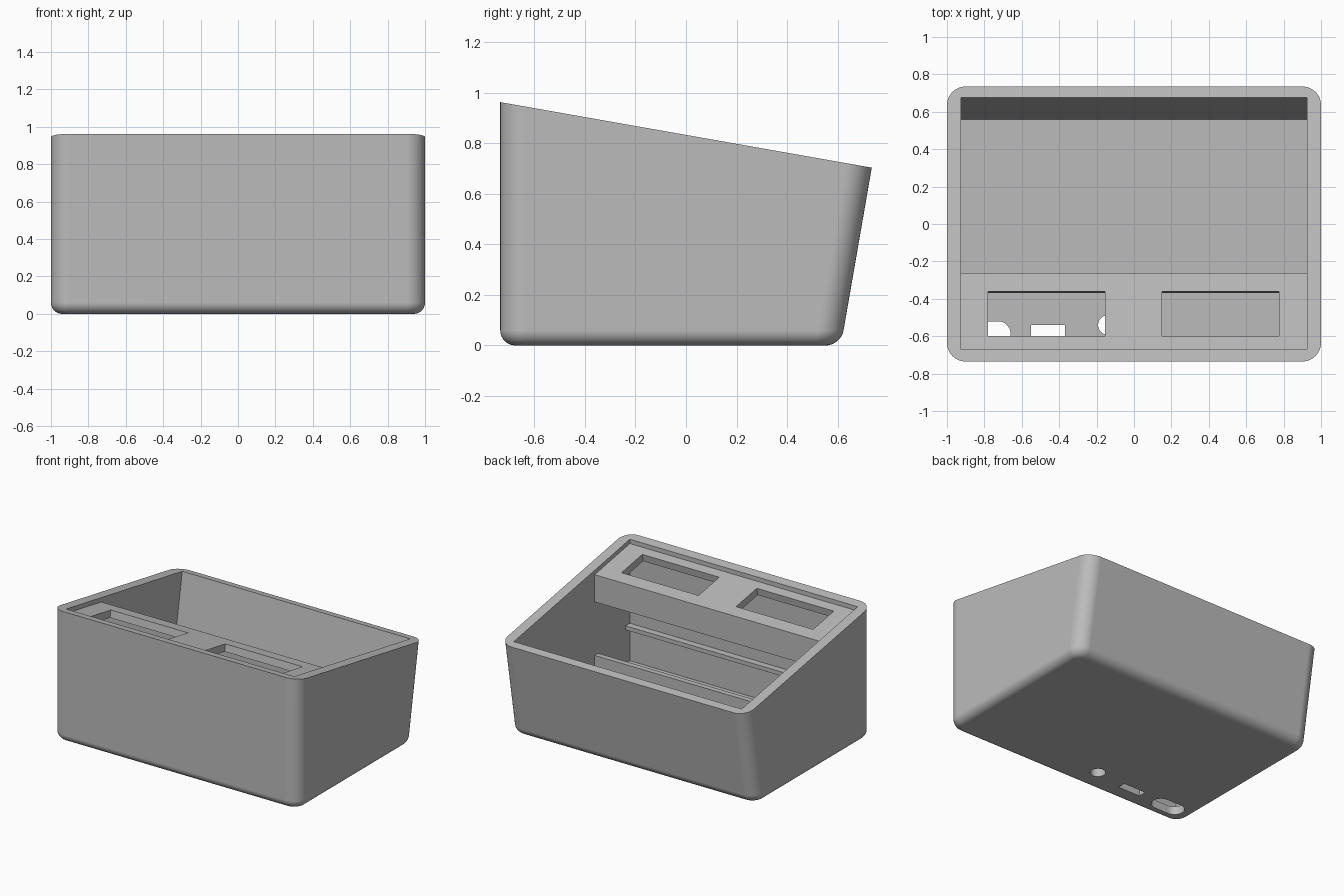
import bpy, bmesh, math
from mathutils import Matrix

if "Cube" in bpy.data.objects:
    bpy.data.objects.remove(bpy.data.objects["Cube"], do_unlink=True)

grey = bpy.data.materials.new("plain_grey")
grey.use_nodes = True
colour = (0.5, 0.5, 0.5, 1)
grey.diffuse_color = colour
grey.node_tree.nodes["Principled BSDF"].inputs["Base Color"].default_value = colour

SLOPE = math.tan(math.radians(10))
INNER = 0.925


def rim(y):
    """Height of the sloping rim at depth y."""
    return 0.833 - SLOPE * y


def make(name, bm):
    bmesh.ops.recalc_face_normals(bm, faces=bm.faces)
    mesh = bpy.data.meshes.new(name)
    bm.to_mesh(mesh)
    bm.free()
    mesh.materials.append(grey)
    ob = bpy.data.objects.new(name, mesh)
    bpy.context.collection.objects.link(ob)
    return ob


def prism(profile, half):
    """Side profile of (y, z) points extruded across x."""
    bm = bmesh.new()
    face = bm.faces.new([bm.verts.new((-half, y, z)) for y, z in profile])
    out = bmesh.ops.extrude_face_region(bm, geom=[face])
    verts = [v for v in out["geom"] if isinstance(v, bmesh.types.BMVert)]
    bmesh.ops.translate(bm, verts=verts, vec=(2 * half, 0, 0))
    return bm


def box(x0, x1, y0, y1, z0, z1):
    bm = prism([(y0, z0), (y1, z0), (y1, z1), (y0, z1)], (x1 - x0) / 2)
    bmesh.ops.translate(bm, verts=bm.verts, vec=((x0 + x1) / 2, 0, 0))
    return bm


def cut(ob, cutters):
    for c in cutters:
        c.hide_render = True
        mod = ob.modifiers.new("cut", 'BOOLEAN')
        mod.object, mod.solver = c, 'EXACT'
    graph = bpy.context.evaluated_depsgraph_get()
    mesh = bpy.data.meshes.new_from_object(ob.evaluated_get(graph))
    ob.modifiers.clear()
    ob.data = mesh
    for c in cutters:
        bpy.data.objects.remove(c, do_unlink=True)


# Outer body: leaning back wall, rounded corners and rounded base
bm = prism([(-0.735, 0), (0.613, 0), (0.735, rim(0.735)), (-0.735, rim(-0.735))], 1)
uprights = [e for e in bm.edges
            if abs(e.verts[0].co.z - e.verts[1].co.z) > 0.5]
bmesh.ops.bevel(bm, geom=uprights, offset=0.1, segments=10, profile=0.5, affect='EDGES')
base = [e for e in bm.edges if all(v.co.z < 0.001 for v in e.verts)]
bmesh.ops.bevel(bm, geom=base, offset=0.06, segments=8, profile=0.5, affect='EDGES')
body = make("body", bm)

# Square-cornered hollow, open at the top
hollow = make("hollow_cutter", prism(
    [(-0.67, 0.06), (0.56, 0.06), (0.56 + 0.94 * SLOPE, 1.0), (-0.67, 1.2)], INNER))

# Openings through the floor: rounded slot, rectangle and round hole
slot = box(-0.91, -0.66, -0.655, -0.52, -0.1, 0.15)
ends = [e for e in slot.edges if abs(e.verts[0].co.z - e.verts[1].co.z) > 0.1]
bmesh.ops.bevel(slot, geom=ends, offset=0.066, segments=8, profile=0.5, affect='EDGES')
disc = bmesh.new()
bmesh.ops.create_cone(disc, cap_ends=True, segments=32, radius1=0.052, radius2=0.052,
                      depth=0.3, matrix=Matrix.Translation((-0.14, -0.54, 0)))
cut(body, [hollow, make("slot_cutter", slot),
           make("port_cutter", box(-0.55, -0.37, -0.6, -0.54, -0.1, 0.15)),
           make("hole_cutter", disc)])
bpy.context.view_layer.objects.active = body
body.select_set(True)
bpy.ops.object.shade_smooth_by_angle(angle=math.radians(30))
wn = body.modifiers.new("flat_walls", 'WEIGHTED_NORMAL')
wn.keep_sharp = True

# Sloping shelf behind the front wall, with two windows cut square to it
DROP, THICK, BACK = 0.032, 0.055, -0.262
half = INNER + 0.005
top = [(-0.68, rim(-0.68) - DROP), (BACK, rim(BACK) - DROP)]
shelf = make("shelf", prism(top + [(y, z - THICK) for y, z in reversed(top)], half))
windows = []
for x0, x1 in ((-0.78, -0.155), (0.15, 0.775)):
    w = box(x0, x1, -0.122, 0.122, -0.15, 0.15)
    mid = -0.48
    bmesh.ops.transform(w, verts=w.verts, matrix=Matrix.Translation(
        (0, mid, rim(mid) - DROP)) @ Matrix.Rotation(math.radians(-10), 4, 'X'))
    windows.append(make("window_cutter", w))
cut(shelf, windows)

# Hanging lip, low divider and front rail below the shelf
lip_top = rim(BACK) - DROP
make("shelf_lip", prism([(BACK, lip_top), (BACK, lip_top - 0.2),
                         (BACK - 0.04, lip_top - 0.2), (BACK - 0.04, lip_top)], half))
make("divider", box(-half, half, BACK - 0.04, BACK, 0.05, 0.255))
make("front_rail", box(-half, half, -0.68, -0.62, 0.305, 0.335))
